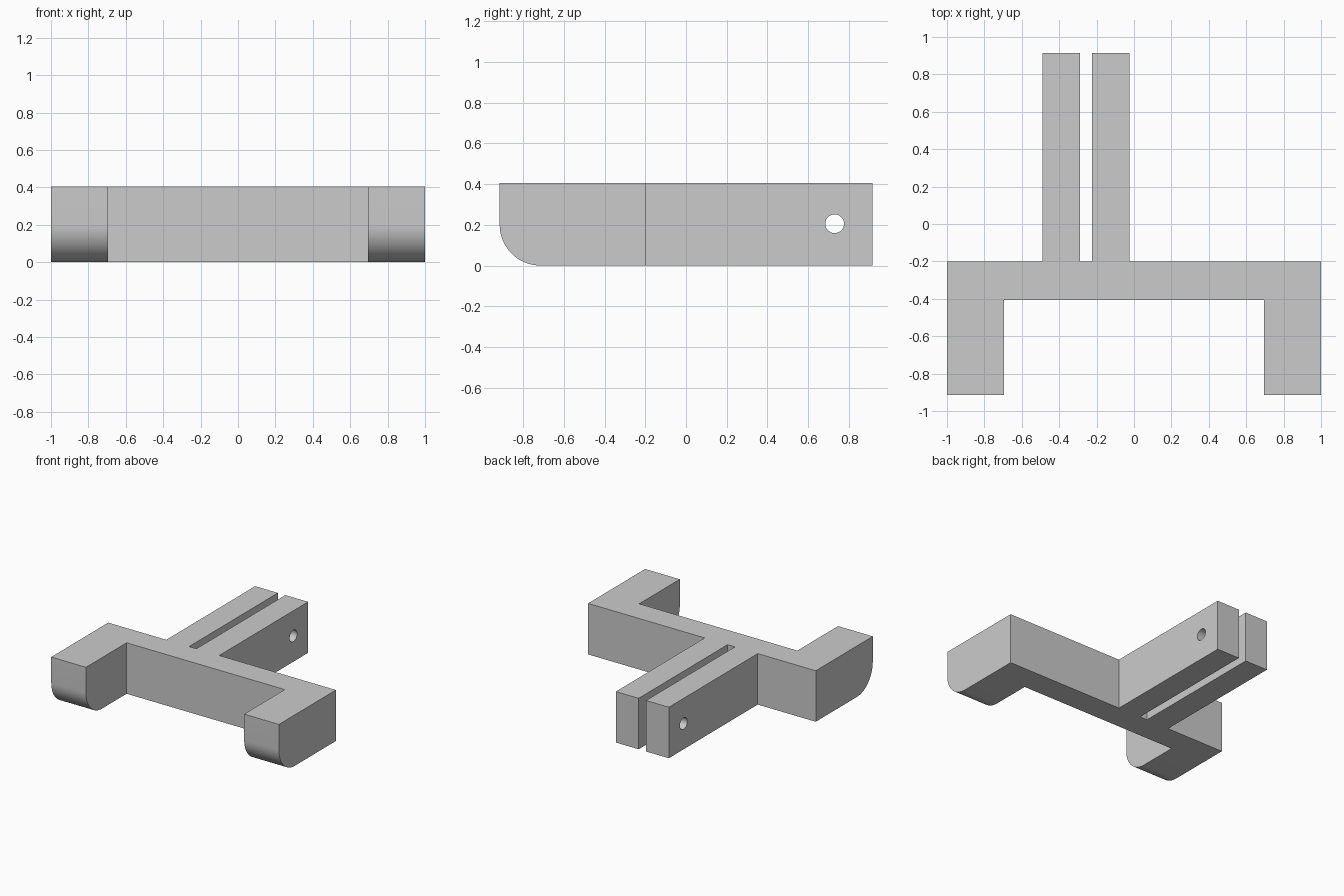
import bpy, bmesh, math

cube = bpy.data.objects.get("Cube")
if cube:
    bpy.data.objects.remove(cube, do_unlink=True)

HEIGHT = 0.405
FRONT, BAR_FRONT, BAR_BACK, BACK = -0.915, -0.405, -0.2, 0.915

# One plain grey material
grey = bpy.data.materials.new("plain_grey")
grey.use_nodes = True
colour = (0.6, 0.6, 0.6, 1)
grey.diffuse_color = colour
grey.node_tree.nodes["Principled BSDF"].inputs["Base Color"].default_value = colour

# Bracket plan: cross bar, two front arms, two rear prongs
outline = [(-1, FRONT), (-0.695, FRONT), (-0.695, BAR_FRONT), (0.695, BAR_FRONT),
           (0.695, FRONT), (1, FRONT), (1, BAR_BACK)]
for right, left in ((-0.225, -0.025), (-0.49, -0.29)):
    outline += [(left, BAR_BACK), (left, BACK), (right, BACK), (right, BAR_BACK)]
outline.append((-1, BAR_BACK))

bm = bmesh.new()
base = bm.faces.new([bm.verts.new((x, y, 0)) for x, y in outline])
raised = bmesh.ops.extrude_face_region(bm, geom=[base])["geom"]
bmesh.ops.translate(bm, vec=(0, 0, HEIGHT),
                    verts=[v for v in raised if isinstance(v, bmesh.types.BMVert)])
bmesh.ops.recalc_face_normals(bm, faces=bm.faces)

# Rounded lower front of each arm
toes = [e for e in bm.edges
        if all(v.co.z < 0.01 and v.co.y < FRONT + 0.01 for v in e.verts)]
bmesh.ops.bevel(bm, geom=toes, offset=0.2, segments=16, profile=0.5, affect='EDGES')

mesh = bpy.data.meshes.new("forked_bracket")
bm.to_mesh(mesh)
bm.free()
mesh.materials.append(grey)
bracket = bpy.data.objects.new("forked_bracket", mesh)
bpy.context.collection.objects.link(bracket)

# Pin hole through both prongs
bpy.ops.mesh.primitive_cylinder_add(vertices=32, radius=0.046, depth=0.8,
                                    location=(-0.26, 0.73, 0.205),
                                    rotation=(0, math.pi / 2, 0))
cutter = bpy.context.object
cutter.name = "pin_hole_cutter"
cutter.hide_render = True
cutter.data.materials.append(grey)
bpy.ops.object.select_all(action='DESELECT')
bracket.select_set(True)
bpy.context.view_layer.objects.active = bracket
hole = bracket.modifiers.new("pin_hole", 'BOOLEAN')
hole.operation = 'DIFFERENCE'
hole.solver = 'EXACT'
hole.object = cutter
bpy.ops.object.modifier_apply(modifier=hole.name)
bpy.data.objects.remove(cutter, do_unlink=True)

bpy.ops.object.shade_smooth_by_angle(angle=math.radians(30))
